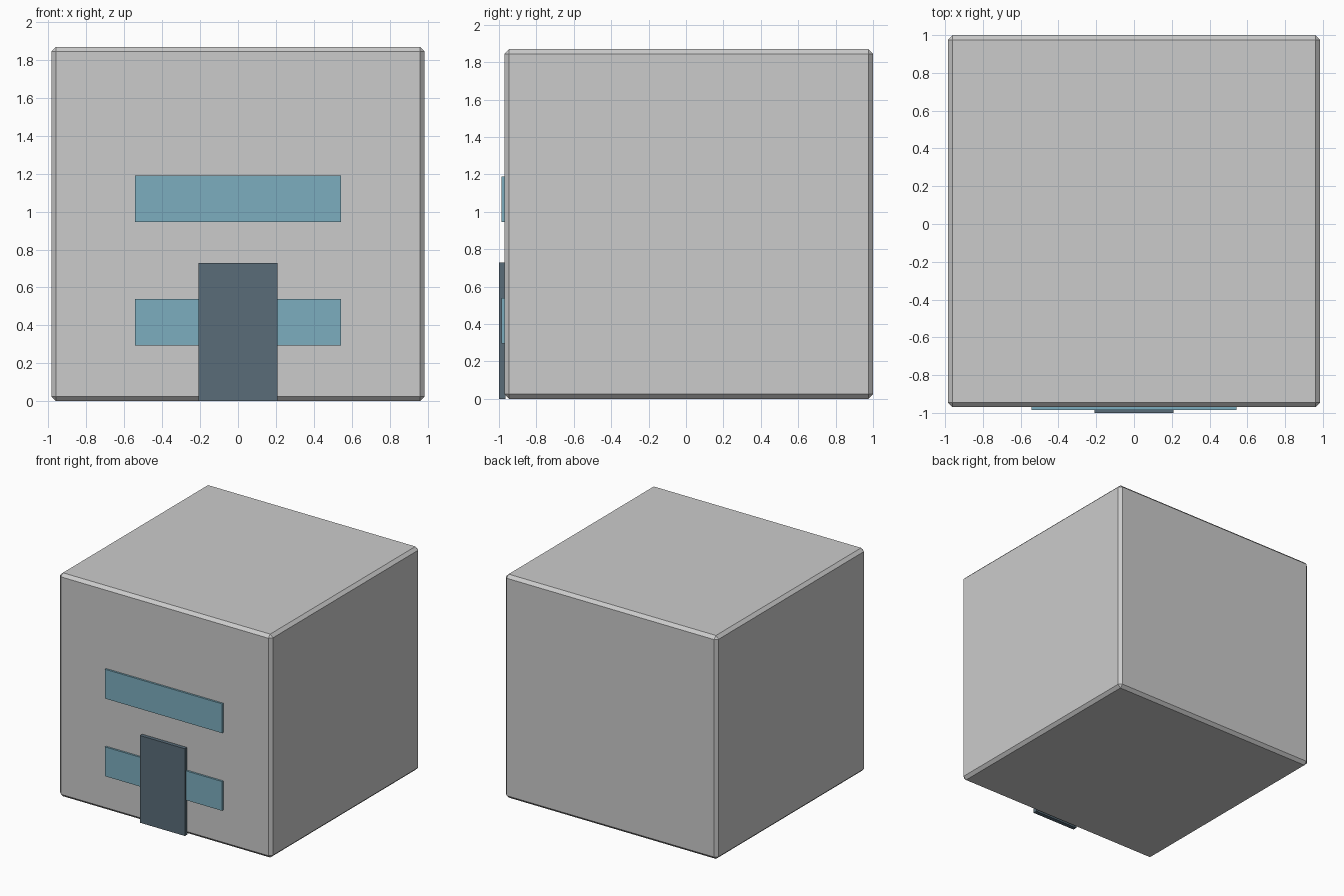
import bpy

if "Cube" in bpy.data.objects:
    bpy.data.objects.remove(bpy.data.objects["Cube"])


def material(name, rgb):
    mat = bpy.data.materials.new(name)
    mat.diffuse_color = (*rgb, 1.0)
    mat.use_nodes = True
    mat.node_tree.nodes["Principled BSDF"].inputs["Base Color"].default_value = mat.diffuse_color
    return mat


def box(name, low, high, mat=None, bevel=0.0):
    """Box between two corners, optionally with chamfered edges."""
    centre = [(a + b) / 2 for a, b in zip(low, high)]
    bpy.ops.mesh.primitive_cube_add(size=1, location=centre)
    obj = bpy.context.object
    obj.name = name
    obj.scale = [b - a for a, b in zip(low, high)]
    bpy.ops.object.transform_apply(location=False, rotation=False, scale=True)
    if mat:
        obj.data.materials.append(mat)
    if bevel:
        mod = obj.modifiers.new("chamfer", "BEVEL")
        mod.width = bevel
        mod.segments = 1
    return obj


glass = material("window_glass", (0.20, 0.42, 0.52))
dark = material("door_dark", (0.10, 0.15, 0.19))

# Main building block with chamfered edges
FRONT = -0.97
box("building_body", (-0.985, FRONT, 0), (0.985, 1.0, 1.87), bevel=0.025)

# Window bands, one per storey
for i, z in enumerate((0.295, 0.945)):
    box(f"window_band_{i + 1}", (-0.543, -0.986, z), (0.543, FRONT + 0.005, z + 0.245), glass)

# Entrance door
box("door", (-0.208, -1.0, 0), (0.208, FRONT + 0.005, 0.73), dark)
